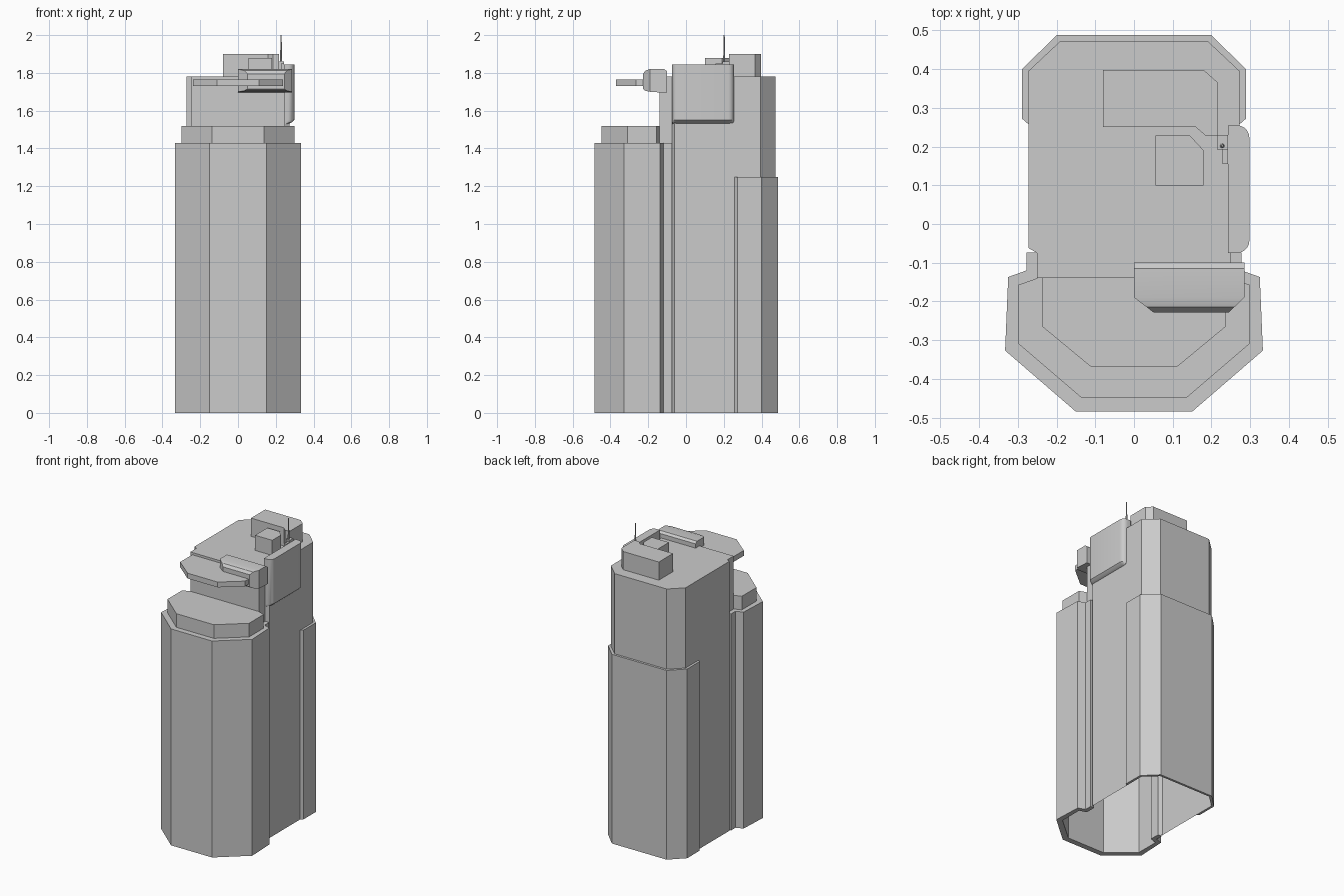
import bpy, bmesh, math

if "Cube" in bpy.data.objects:
    bpy.data.objects.remove(bpy.data.objects["Cube"])


def make(name, build, smooth=False):
    bm = bmesh.new()
    build(bm)
    bmesh.ops.remove_doubles(bm, verts=bm.verts, dist=0.0003)
    bmesh.ops.recalc_face_normals(bm, faces=bm.faces)
    me = bpy.data.meshes.new(name)
    bm.to_mesh(me)
    bm.free()
    ob = bpy.data.objects.new(name, me)
    bpy.context.collection.objects.link(ob)
    if smooth:
        bpy.context.view_layer.objects.active = ob
        ob.select_set(True)
        bpy.ops.object.shade_smooth_by_angle(angle=math.radians(30))
        ob.select_set(False)
    return ob


def loft(name, rings, bottom=True, smooth=False):
    """Skin a stack of equal-length closed rings and cap the ends."""
    def build(bm):
        vs = [[bm.verts.new(p) for p in r] for r in rings]
        n = len(vs[0])
        for a, b in zip(vs, vs[1:]):
            for i in range(n):
                bm.faces.new((a[i], a[(i + 1) % n], b[(i + 1) % n], b[i]))
        bm.faces.new(vs[-1])
        if bottom:
            bm.faces.new(vs[0])
    return make(name, build, smooth)


def prism(name, pts, z0, z1, bottom=True):
    return loft(name, [[(x, y, z) for x, y in pts] for z in (z0, z1)], bottom)


def mirrored(half):
    return half + [(-x, y) for x, y in reversed(half)]


def jacket(name, outer, inner, z0, z1):
    """Outer wall with a ledge on top and a rim underneath, joined to the core."""
    def build(bm):
        rows = [[bm.verts.new((x, y, z)) for x, y in mirrored(p)]
                for p, z in ((inner, z0), (outer, z0), (outer, z1), (inner, z1))]
        for a, b in zip(rows, rows[1:]):
            for i in range(len(a) - 1):
                face = []
                for v in (a[i], a[i + 1], b[i + 1], b[i]):
                    if all((v.co - w.co).length > 1e-5 for w in face):
                        face.append(v)
                if len(face) > 2:
                    bm.faces.new(face)
    return make(name, build)


# Half outlines, right side, running front to back
bay_in = [(0.137, -0.448), (0.298, -0.31), (0.298, -0.157), (0.25, -0.14)]
core = [(0.25, -0.075), (0.273, -0.062), (0.273, 0.395), (0.19, 0.473)]

# Hollow inner tower, open below, and its upper storeys
prism("lower_core", mirrored(bay_in + core), 0, 1.52, bottom=False)
prism("upper_core", mirrored([(0.25, -0.14)] + core), 1.52, 1.78, bottom=False)

# Outer skins of the front bay and the rear wing
jacket("front_bay_skin",
       [(0.25, -0.073), (0.278, -0.073), (0.278, -0.12), (0.325, -0.137),
        (0.333, -0.327), (0.15, -0.485)],
       [(0.25, -0.073), (0.25, -0.075), (0.25, -0.14), (0.298, -0.157),
        (0.298, -0.31), (0.137, -0.448)], 0, 1.43)
jacket("rear_wing_skin",
       [(0.273, 0.258), (0.289, 0.272), (0.289, 0.4), (0.2, 0.488)],
       [(0.273, 0.258), (0.273, 0.272), (0.273, 0.395), (0.19, 0.473)], 0, 1.25)

# Projecting roof slab over the front terrace
prism("canopy_slab", mirrored([(0.11, -0.37), (0.237, -0.265), (0.237, -0.14)]), 1.73, 1.765)

# Chamfered box on the front corner of the roof, lofted front to back
sections = [(-0.228, 0.05, 0.245, 1.715, 1.795), (-0.215, 0.033, 0.259, 1.705, 1.812),
            (-0.19, 0, 0.285, 1.70, 1.82), (-0.115, 0, 0.285, 1.695, 1.82),
            (-0.1, 0, 0.285, 1.695, 1.808)]
loft("corner_box", [[(x0, y, z0), (x1, y, z0), (x1, y, z1), (x0, y, z1)]
                    for y, x0, x1, z0, z1 in sections], smooth=True)

# Side panel with rounded outer corners and a tucked lower edge
plan = [(0.243, -0.075)]
for cy, start in ((-0.043, -90), (0.223, 0)):
    for k in range(6):
        a = math.radians(start + 18 * k)
        plan.append((0.266 + 0.032 * math.cos(a), cy + 0.032 * math.sin(a)))
plan.append((0.243, 0.255))
loft("side_panel", [[(0.243 + (x - 0.243) * s, y, z) for x, y in plan]
                    for z, s in ((1.53, 0.4), (1.537, 0.75), (1.55, 1), (1.845, 1))],
     smooth=True)

# Rooftop plant rooms
prism("roof_block", [(-0.08, 0.25), (0.16, 0.25), (0.185, 0.228), (0.217, 0.228),
                     (0.217, 0.365), (0.18, 0.398), (-0.08, 0.398)], 1.78, 1.90)
prism("stair_head", [(0.055, 0.10), (0.18, 0.10), (0.18, 0.19), (0.145, 0.228),
                     (0.055, 0.228)], 1.78, 1.88)


# Antenna with its mounts
def box(name, x0, x1, y0, y1, z0, z1):
    prism(name, [(x0, y0), (x1, y0), (x1, y1), (x0, y1)], z0, z1)


box("antenna_mount", 0.214, 0.243, 0.193, 0.23, 1.78, 1.86)
box("antenna_bracket", 0.228, 0.243, 0.155, 0.193, 1.80, 1.85)
mast = [(math.cos(k * math.pi / 4), math.sin(k * math.pi / 4)) for k in range(8)]
loft("antenna_mast", [[(0.228 + r * c, 0.202 + r * s, z) for c, s in mast]
                      for z, r in ((1.85, 0.006), (1.88, 0.005), (2.0, 0.003))], smooth=True)
